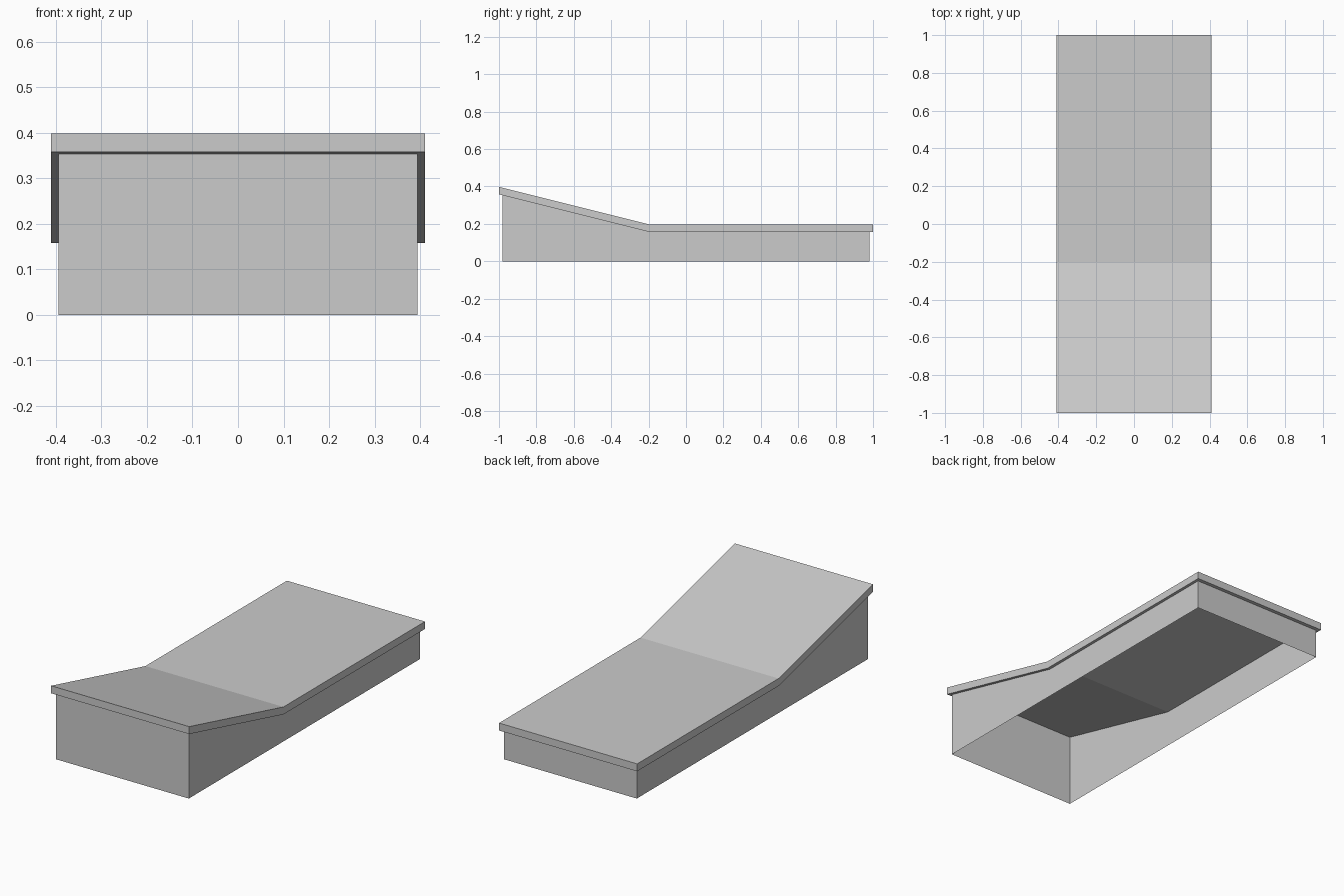
import bpy
import bmesh

old = bpy.data.objects.get("Cube")
if old:
    bpy.data.objects.remove(old, do_unlink=True)

# Single plain grey
grey = bpy.data.materials.new("plain_grey")
grey.use_nodes = True
COLOUR = (0.6, 0.6, 0.6, 1)
grey.diffuse_color = COLOUR
grey.node_tree.nodes["Principled BSDF"].inputs["Base Color"].default_value = COLOUR

BEND, THICK = -0.2, 0.04
SLAB_X, SLAB_Y = 0.41, 1
SKIRT_X, SKIRT_Y = 0.394, 0.98


def top(y):
    """Height of the walking surface: flat, then rising to the front."""
    return 0.198 + max(0, BEND - y) * 0.25


def under(y):
    return top(y) - THICK


def floor(y):
    return 0


def add_face(bm, points):
    bm.faces.new([bm.verts.new(p) for p in points])


def add_walls(bm, half_x, half_y, low, high):
    """Four outward-facing walls between two height functions."""
    loop = [(half_x, -half_y), (half_x, BEND), (half_x, half_y),
            (-half_x, half_y), (-half_x, BEND), (-half_x, -half_y)]
    for (x0, y0), (x1, y1) in zip(loop, loop[1:] + loop[:1]):
        add_face(bm, [(x0, y0, low(y0)), (x1, y1, low(y1)),
                      (x1, y1, high(y1)), (x0, y0, high(y0))])


def add_sheet(bm, x0, x1, ys, height, up):
    """Strip of faces following a height function, facing up or down."""
    for y0, y1 in zip(ys, ys[1:]):
        quad = [(x0, y0), (x1, y0), (x1, y1), (x0, y1)]
        points = [(x, y, height(y)) for x, y in quad]
        add_face(bm, points if up else points[::-1])


def finish(name, bm):
    bmesh.ops.remove_doubles(bm, verts=bm.verts, dist=0.0001)
    mesh = bpy.data.meshes.new(name)
    bm.to_mesh(mesh)
    bm.free()
    mesh.materials.append(grey)
    bpy.context.collection.objects.link(bpy.data.objects.new(name, mesh))


# Top slab: kinked surface and rim
bm = bmesh.new()
add_sheet(bm, -SLAB_X, SLAB_X, (-SLAB_Y, BEND, SLAB_Y), top, True)
add_walls(bm, SLAB_X, SLAB_Y, under, top)
# Underside of the overhang, open inside the skirt
for x0, x1 in ((-SLAB_X, -SKIRT_X), (SKIRT_X, SLAB_X)):
    add_sheet(bm, x0, x1, (-SLAB_Y, -SKIRT_Y, BEND, SKIRT_Y, SLAB_Y), under, False)
for ys in ((-SLAB_Y, -SKIRT_Y), (SKIRT_Y, SLAB_Y)):
    add_sheet(bm, -SKIRT_X, SKIRT_X, ys, under, False)
finish("top_slab", bm)

# Thin-walled skirt, open below, reaching up inside the slab
bm = bmesh.new()
add_walls(bm, SKIRT_X, SKIRT_Y, floor, top)
finish("base_skirt", bm)
